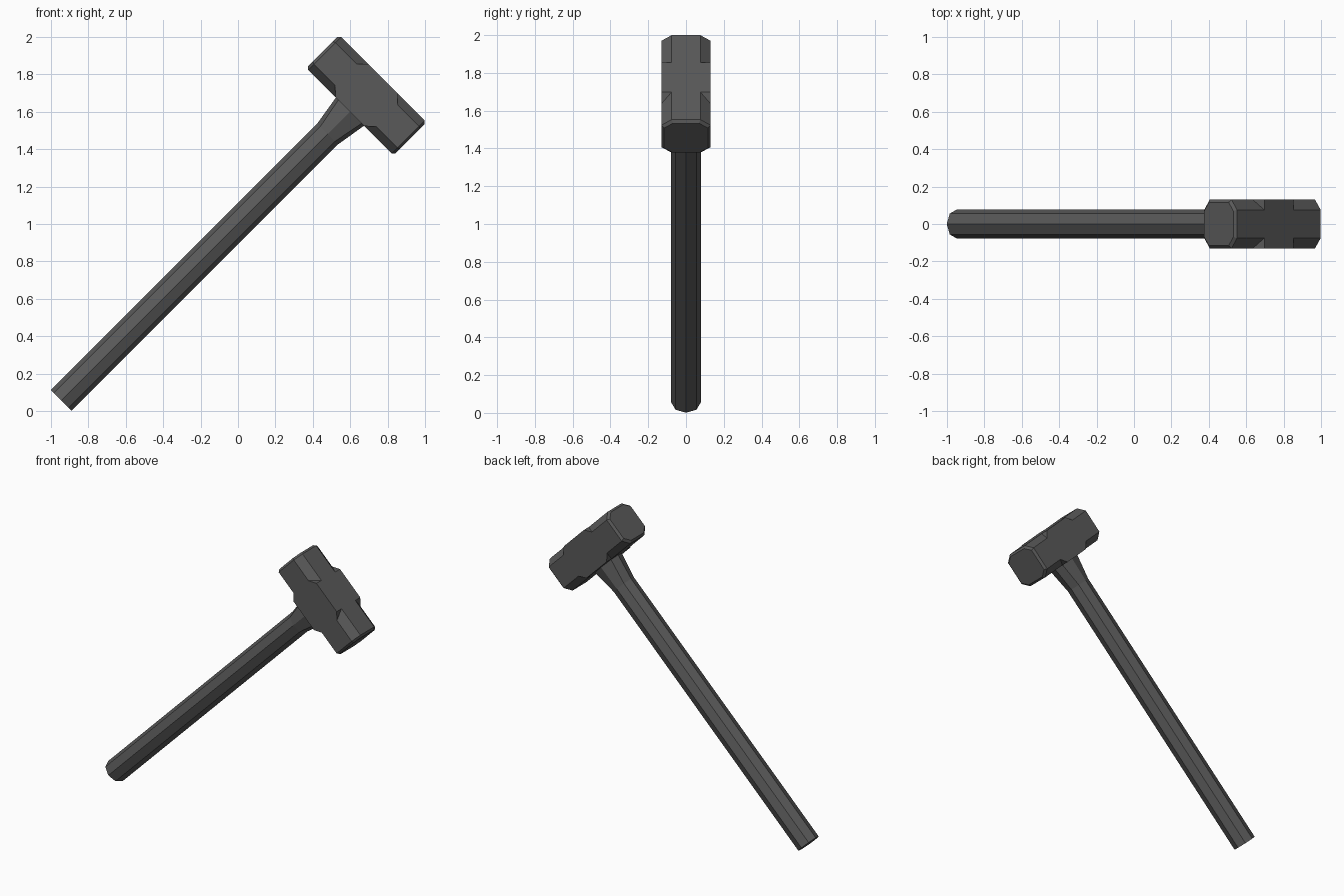
import bpy, bmesh
from math import radians, sin, cos, pi
from mathutils import Matrix

if "Cube" in bpy.data.objects:
    bpy.data.objects.remove(bpy.data.objects["Cube"])

# Local frame: z along the handle, x along the head; tilted 45 degrees
TILT = Matrix.Translation((-0.501, 0, 0.501)) @ Matrix.Rotation(radians(45), 4, 'Y')

mat = bpy.data.materials.new("dark_metal")
mat.diffuse_color = (0.1, 0.1, 0.1, 1)
mat.use_nodes = True
mat.node_tree.nodes["Principled BSDF"].inputs["Base Color"].default_value = mat.diffuse_color


def make_object(name, bm, matrix):
    bmesh.ops.remove_doubles(bm, verts=bm.verts, dist=1e-5)
    bmesh.ops.recalc_face_normals(bm, faces=bm.faces)
    me = bpy.data.meshes.new(name)
    bm.to_mesh(me)
    bm.free()
    me.materials.append(mat)
    ob = bpy.data.objects.new(name, me)
    ob.matrix_world = matrix
    bpy.context.collection.objects.link(ob)
    return ob


# Handle: octagonal shaft flaring along the head just below it
R = 0.0785
shaft = [(R * cos(i * pi / 4), R * sin(i * pi / 4)) for i in range(8)]
flare = [(0.108, 0), (0.09, 0.06), (0, 0.082), (-0.09, 0.06),
         (-0.108, 0), (-0.09, -0.06), (0, -0.082), (0.09, -0.06)]
bm = bmesh.new()
rings = [[bm.verts.new((x, y, z)) for x, y in ring]
         for ring, z in ((shaft, -0.629), (shaft, 1.386), (flare, 1.565))]
for lo, hi in zip(rings, rings[1:]):
    for i in range(8):
        j = (i + 1) % 8
        bm.faces.new((lo[i], lo[j], hi[j], hi[i]))
bm.faces.new(rings[0])
bm.faces.new(rings[-1])
make_object("handle", bm, TILT)

# Head: one eighth, mirrored on three axes; square middle, chamfered ends
W, H = 0.13, 0.124          # half width (y), half height (z)
cw, ch = 0.076, 0.082       # where the corner chamfers start
L, e = 0.33, 0.014          # half length, end bevel
A, B, C = (0.11, W, H), (0.11, cw, H), (0.155, W, ch)
rim = [(L - e, 0, H), (L - e, cw, H), (L - e, W, ch), (L - e, W, 0)]
cap = [(L, 0, H - e), (L, cw - e / 2, H - e), (L, W - e, ch - e / 2), (L, W - e, 0)]
faces = [
    [(0, 0, H), rim[0], rim[1], B, A, (0, W, H)],       # top
    [(0, W, 0), (0, W, H), A, C, rim[2], rim[3]],       # side
    [A, B, C],                                          # notch wall
    [B, rim[1], rim[2], C],                             # corner chamfer
    cap + [(L, 0, 0)],                                  # striking face
] + [[rim[i], cap[i], cap[i + 1], rim[i + 1]] for i in range(3)]
bm = bmesh.new()
for f in faces:
    bm.faces.new([bm.verts.new(p) for p in f])
head = make_object("head", bm, TILT @ Matrix.Translation((0, 0, 1.6795)))
mirror = head.modifiers.new("mirror", 'MIRROR')
mirror.use_axis = (True, True, True)
